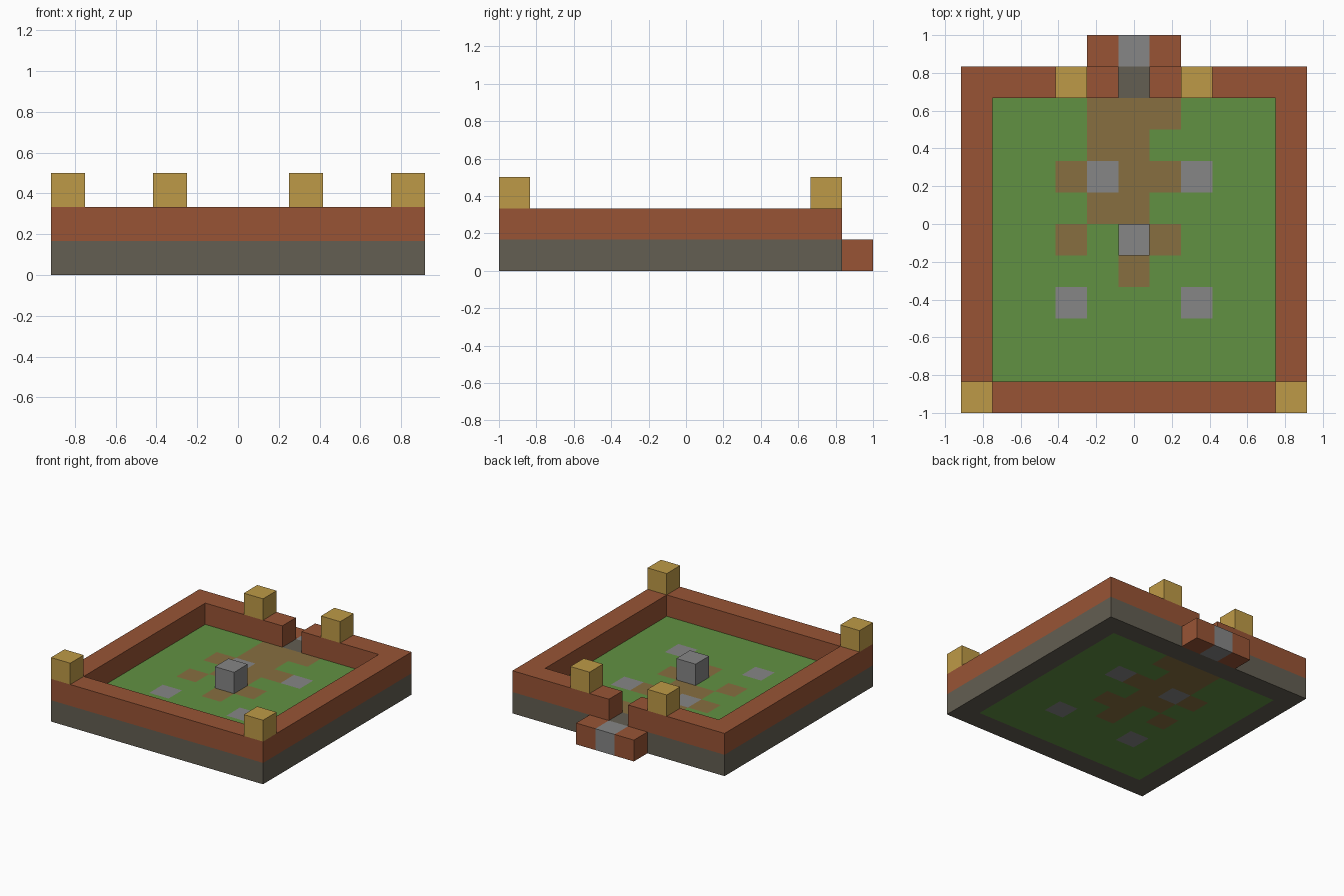
import bpy
import bmesh
from mathutils import Matrix, Vector

U = 1 / 6  # edge of one building block

old = bpy.data.objects.get("Cube")
if old:
    bpy.data.objects.remove(old, do_unlink=True)


def material(name, rgb):
    """Flat material from 0-255 display values, stored as linear."""
    lin = [((c / 255 + 0.055) / 1.055) ** 2.4 for c in rgb]
    mat = bpy.data.materials.new(name)
    mat.use_nodes = True
    mat.diffuse_color = (*lin, 1)
    bsdf = next(n for n in mat.node_tree.nodes if n.type == "BSDF_PRINCIPLED")
    bsdf.inputs["Base Color"].default_value = (*lin, 1)
    bsdf.inputs["Roughness"].default_value = 1
    return mat


brick = material("brick", (152, 84, 53))
dark_stone = material("dark_stone", (99, 94, 82))
grey_stone = material("grey_stone", (134, 134, 134))
grass = material("grass", (97, 145, 66))
dirt = material("dirt", (135, 111, 64))
gold = material("gold", (190, 154, 71))


def add_object(name, bm, mats):
    mesh = bpy.data.meshes.new(name)
    bm.to_mesh(mesh)
    bm.free()
    for mat in mats:
        mesh.materials.append(mat)
    obj = bpy.data.objects.new(name, mesh)
    bpy.context.collection.objects.link(obj)
    return obj


def block(name, mat, x, y, level):
    """One cube whose centre column is (x, y) and whose base is at level, in blocks."""
    bm = bmesh.new()
    place = Matrix.Translation(Vector((x, y, level + 0.5)) * U) @ Matrix.Scale(U, 4)
    bmesh.ops.create_cube(bm, size=1, matrix=place)
    return add_object(name, bm, [mat])


def thicken(obj):
    """Give a flat top sheet one block of depth downwards."""
    mod = obj.modifiers.new("depth", "SOLIDIFY")
    mod.thickness = U
    mod.offset = -1


def wall_course(name, mat, level):
    """Square ring of wall, open at the middle of the back."""
    right_half = [(0.5, 5), (0.5, 4), (4.5, 4), (4.5, -5)]
    outer_half = [(5.5, -6), (5.5, 5)]
    path = (right_half + [(-x, y) for x, y in reversed(right_half)]
            + [(-x, y) for x, y in reversed(outer_half)] + outer_half)
    bm = bmesh.new()
    bm.faces.new([bm.verts.new(Vector((x, y, level + 1)) * U) for x, y in path])
    bm.normal_update()
    thicken(add_object(name, bm, [mat]))


# Walls: stone foundation with a brick course above
wall_course("foundation_wall", dark_stone, 0)
wall_course("brick_wall", brick, 1)
block("gate_threshold", dark_stone, 0, 4.5, 0)

# Courtyard floor: grass with dirt path and paving, one face per block
path_rows = {3: (-1, 0, 1), 2: (-1, 0), 1: (-2, 0, 1), 0: (-1, 0),
             -1: (-2, 0, 1), -2: (0,)}
paving = {(-1, 1), (2, 1), (-2, -3), (2, -3)}
bm = bmesh.new()
bmesh.ops.create_grid(bm, x_segments=9, y_segments=9, size=4.5 * U,
                      matrix=Matrix.Translation((0, -0.5 * U, U)))
for face in bm.faces:
    centre = face.calc_center_median() / U
    i, j = round(centre.x), round(centre.y - 0.5)
    if (i, j) in paving:
        face.material_index = 2
    elif i in path_rows.get(j, ()):
        face.material_index = 1
thicken(add_object("courtyard_floor", bm, [grass, dirt, grey_stone]))

# Central pedestal
block("centre_pedestal", grey_stone, 0, -0.5, 1)

# Gold blocks on the front corners and beside the gate
for side, sign in (("left", 1), ("right", -1)):
    block(f"front_{side}_gold_block", gold, 5 * sign, -5.5, 2)
    block(f"gate_{side}_gold_block", gold, 2 * sign, 4.5, 2)
    block(f"{side}_entrance_step", brick, sign, 5.5, 0)

# Middle of the entrance step
block("middle_entrance_step", grey_stone, 0, 5.5, 0)
